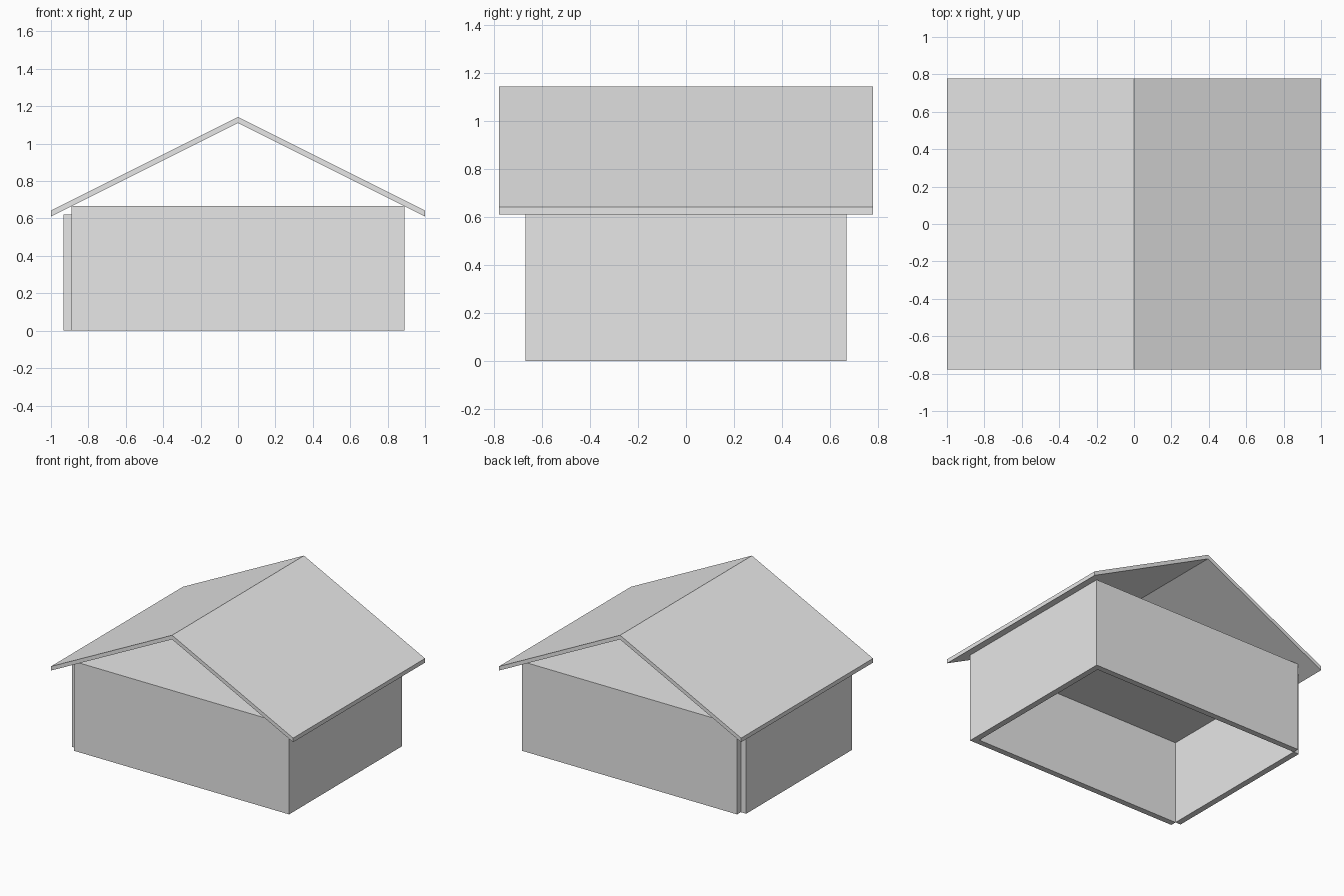
import bpy

if "Cube" in bpy.data.objects:
    bpy.data.objects.remove(bpy.data.objects["Cube"])

T = 0.0444            # wall thickness
HX, HY = 0.889, 0.667  # half plan size
WALL_H = 0.622

grey = bpy.data.materials.new("light_grey")
grey.diffuse_color = (0.8, 0.8, 0.8, 1)
grey.use_nodes = True
grey.node_tree.nodes["Principled BSDF"].inputs["Base Color"].default_value = grey.diffuse_color


def make(name, verts, faces):
    me = bpy.data.meshes.new(name)
    me.from_pydata(verts, [], faces)
    me.materials.append(grey)
    ob = bpy.data.objects.new(name, me)
    bpy.context.collection.objects.link(ob)
    return ob


def prism(name, profile, y0, y1):
    """Extrude an anticlockwise (x, z) profile along y."""
    n = len(profile)
    verts = [(x, y, z) for y in (y0, y1) for x, z in profile]
    faces = [tuple(range(n)), tuple(range(2 * n - 1, n - 1, -1))]
    faces += [(i, i + n, (i + 1) % n + n, (i + 1) % n) for i in range(n)]
    return make(name, verts, faces)


def box(name, x0, x1, y0, y1, z0, z1):
    return prism(name, [(x0, z0), (x1, z0), (x1, z1), (x0, z1)], y0, y1)


# Long walls at front and back
box("front_wall", -HX, HX, -HY, -HY + T, 0, WALL_H)
box("back_wall", -HX, HX, HY - T, HY, 0, WALL_H)

# End walls: the left one stands proud, the right one is recessed
for name, x in (("left_wall", -HX - T), ("right_wall", HX - T)):
    box(name, x, x + T, -HY + T, HY - T, 0, WALL_H)

# Flat ceiling slab resting on the walls
box("ceiling", -HX, HX, -HY, HY, WALL_H, HY)

# Gable roof: two thin slopes meeting at the ridge, with plumb-cut eaves
roof_under, roof_thick, slope = 1.111, 0.031, 0.5
under = [(x, roof_under - slope * abs(x)) for x in (-1, 0, 1)]
top = [(x, z + roof_thick) for x, z in reversed(under)]
roof = prism("gable_roof", under + top, -0.778, 0.778)
